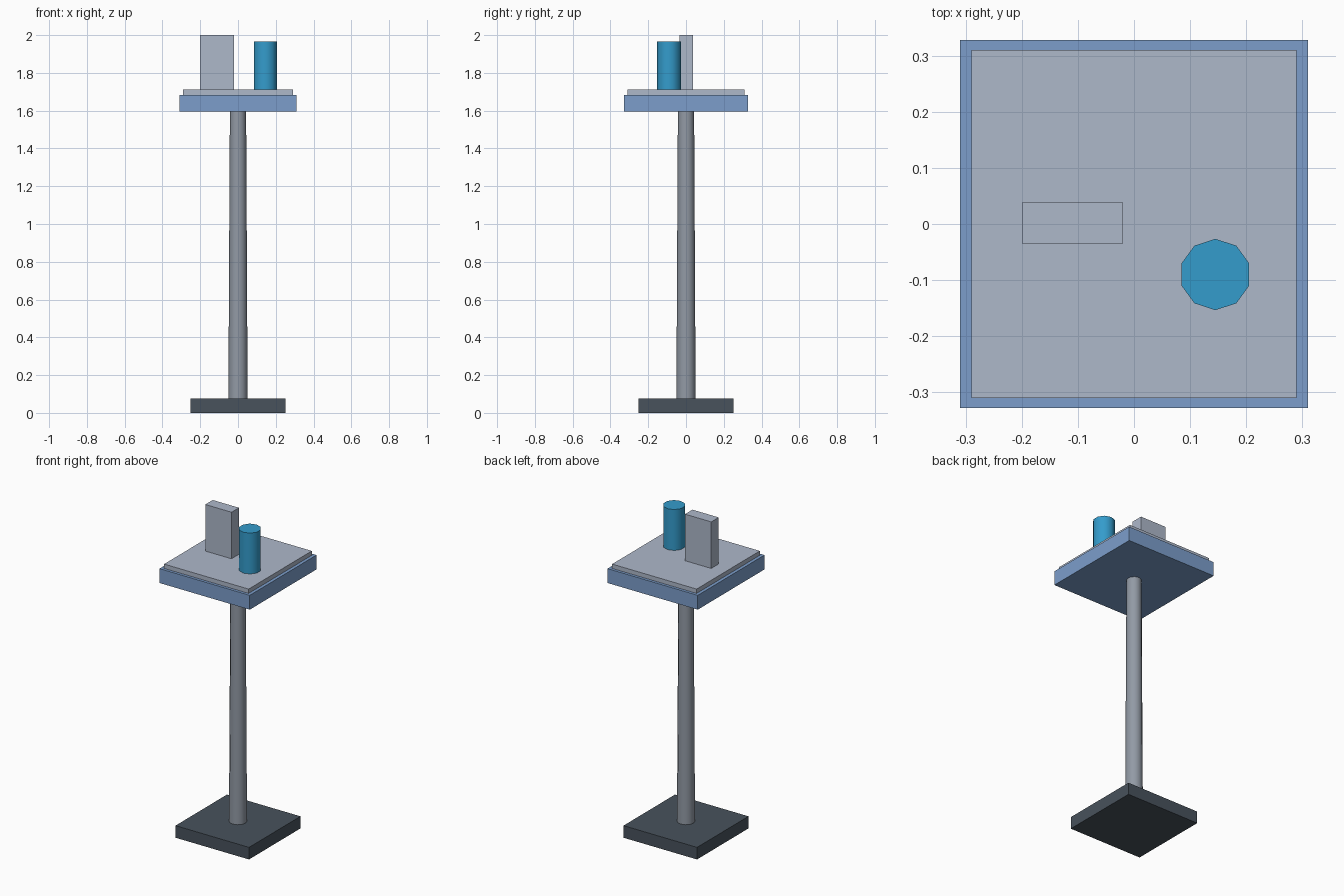
import bpy
from math import radians

cube = bpy.data.objects.get("Cube")
if cube:
    bpy.data.objects.remove(cube, do_unlink=True)


def linear(c):
    c /= 255
    return c / 12.92 if c <= 0.04045 else ((c + 0.055) / 1.055) ** 2.4


def material(name, *rgb):
    mat = bpy.data.materials.new(name)
    color = [linear(c) for c in rgb] + [1]
    mat.use_nodes = True
    mat.diffuse_color = color
    mat.node_tree.nodes["Principled BSDF"].inputs["Base Color"].default_value = color
    return mat


def finish(name, mat):
    obj = bpy.context.object
    obj.name = name
    obj.data.materials.append(mat)
    return obj


def box(name, mat, size, bottom, x=0, y=0):
    bpy.ops.mesh.primitive_cube_add(size=1, location=(x, y, bottom + size[2] / 2))
    obj = finish(name, mat)
    obj.scale = size
    bpy.ops.object.transform_apply(location=False, rotation=False, scale=True)
    return obj


def column(name, mat, sides, r_bottom, r_top, bottom, top, x=0, y=0):
    bpy.ops.mesh.primitive_cone_add(vertices=sides, radius1=r_bottom, radius2=r_top,
                                    depth=top - bottom, location=(x, y, (bottom + top) / 2))
    obj = finish(name, mat)
    bpy.ops.object.shade_smooth_by_angle(angle=radians(40))
    return obj


dark = material("dark slate", 72, 82, 92)
steel = material("steel grey", 146, 154, 165)
pale = material("pale grey", 174, 184, 202)
blue = material("soft blue", 124, 158, 203)
cyan = material("bright blue", 52, 156, 204)

# Stand
box("base", dark, (0.505, 0.505, 0.075), 0)
column("pole", steel, 12, 0.051, 0.043, 0.07, 1.6)

# Table top with raised inner panel
box("table_slab", blue, (0.62, 0.655, 0.089), 1.595)
box("top_panel", pale, (0.58, 0.62, 0.027), 1.684)

# Items standing on the panel
box("upright_block", pale, (0.18, 0.073, 0.29), 1.71, -0.11, 0.0015)
column("cup", cyan, 10, 0.0635, 0.0635, 1.71, 1.965, 0.145, -0.09)
